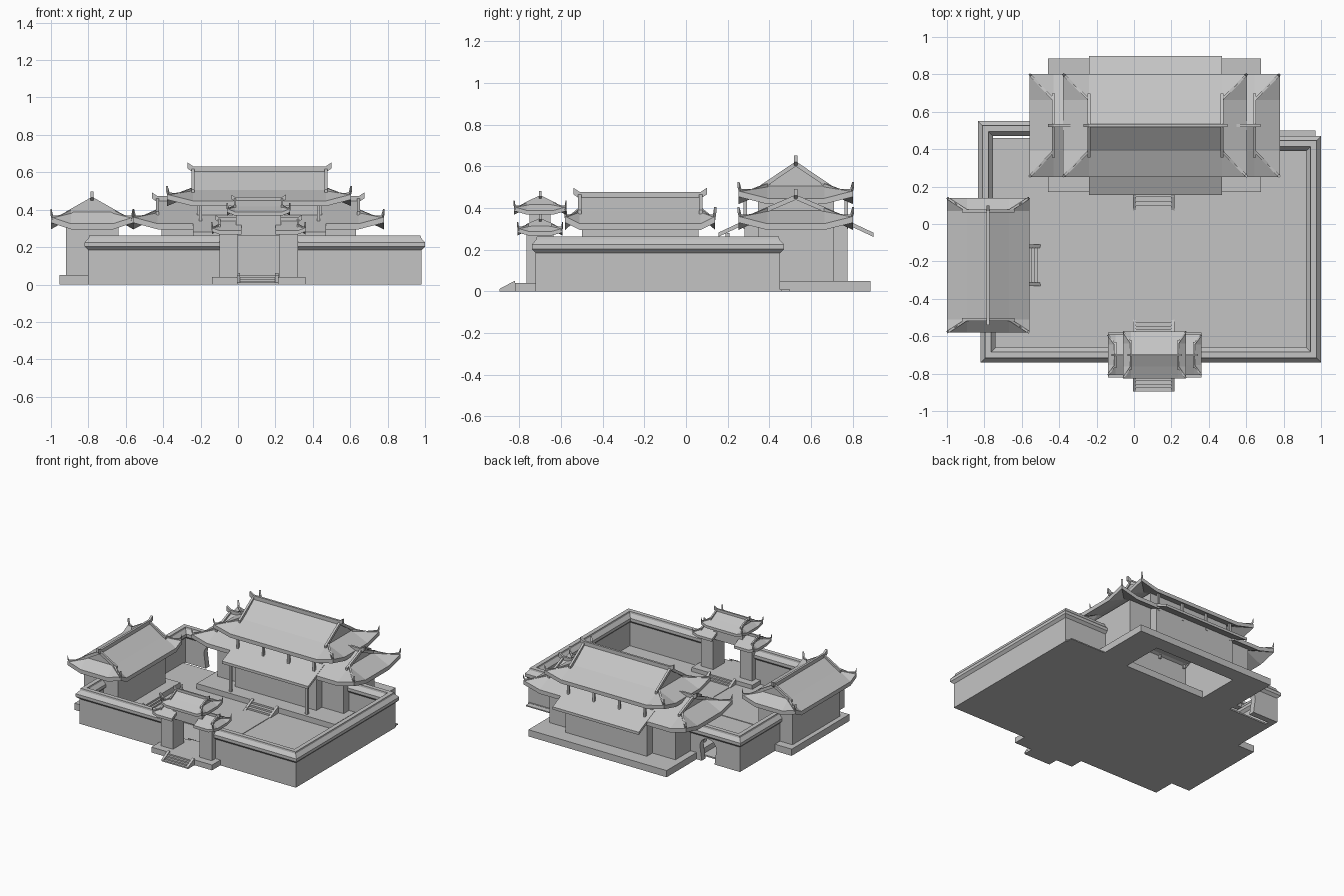
import bpy, bmesh, math
from mathutils import Vector

cube = bpy.data.objects.get("Cube")
if cube:
    bpy.data.objects.remove(cube)

stone = bpy.data.materials.new("pale_grey")
stone.use_nodes = True
stone.diffuse_color = (0.55, 0.55, 0.55, 1)
stone.node_tree.nodes["Principled BSDF"].inputs["Base Color"].default_value = (0.55, 0.55, 0.55, 1)


def finish(bm, name):
    bmesh.ops.recalc_face_normals(bm, faces=bm.faces)
    mesh = bpy.data.meshes.new(name)
    bm.to_mesh(mesh)
    bm.free()
    mesh.materials.append(stone)
    ob = bpy.data.objects.new(name, mesh)
    bpy.context.collection.objects.link(ob)
    return ob


def add_box(bm, x0, x1, y0, y1, z0, z1, open_bottom=False):
    verts = bmesh.ops.create_cube(bm, size=1)["verts"]
    for v in verts:
        v.co = ((x0 + x1) / 2 + v.co.x * (x1 - x0),
                (y0 + y1) / 2 + v.co.y * (y1 - y0),
                (z0 + z1) / 2 + v.co.z * (z1 - z0))
    if open_bottom:
        low = [f for f in bm.faces if all(v in verts and v.co.z < z0 + 1e-4 for v in f.verts)]
        bmesh.ops.delete(bm, geom=low, context='FACES_ONLY')


def box(name, *dims, **options):
    bm = bmesh.new()
    add_box(bm, *dims, **options)
    return finish(bm, name)


def sweep(bm, points, profile):
    """Carry a closed (side, height) profile along a path with mitred corners."""
    points = [Vector(p) for p in points]
    flat = [(q - p).to_2d().normalized() for p, q in zip(points, points[1:])]
    rings = []
    for i, p in enumerate(points):
        a, b = flat[max(i - 1, 0)], flat[min(i, len(flat) - 1)]
        t = (a + b).normalized()
        side = Vector((-t.y, t.x, 0)) / max(t.dot(a), 0.3)
        rings.append([bm.verts.new(p + side * s + Vector((0, 0, h))) for s, h in profile])
    n = len(profile)
    for r, q in zip(rings, rings[1:]):
        for i in range(n):
            bm.faces.new((r[i], r[(i + 1) % n], q[(i + 1) % n], q[i]))
    bm.faces.new(rings[0])
    bm.faces.new(rings[-1])


def bar(w, low, high):
    return [(-w, low), (w, low), (w, high), (-w, high)]


def roof(name, centre, along_y, gables, ends, m, b, heights, lift, t, trim=1.0):
    """Hip-and-gable roof; an end of None is cut off flat at its gable."""
    ridge, mid, eave = heights
    bm = bmesh.new()
    cache = {}

    def place(u, v, z):
        x, y = (-v, u) if along_y else (u, v)
        return Vector((centre[0] + x, centre[1] + y, z))

    def vert(u, v, z, under):
        key = (u, v, under)
        if key not in cache:
            cache[key] = bm.verts.new(place(u, v, z - under * t))
        return cache[key]

    g0, g1 = gables
    for under in (0, 1):
        def face(*pts):
            return bm.faces.new([vert(*p, under) for p in pts])
        for s in (-1, 1):
            face((g0, s * m, mid), (g1, s * m, mid), (g1, s * b, eave), (g0, s * b, eave))
            if not under:
                face((g0, s * m, mid), (g1, s * m, mid), (g1, 0, ridge), (g0, 0, ridge))
        if under:
            face((g0, -m, mid), (g1, -m, mid), (g1, m, mid), (g0, m, mid))
        for g, e in zip(gables, ends):
            if not under:
                face((g, -m, mid), (g, m, mid), (g, 0, ridge))
            if e is None:
                continue
            face((g, -m, mid), (g, m, mid), (e, m, eave), (e, -m, eave))
            for s in (-1, 1):
                corner = (e, s * b, eave + lift)
                face((g, s * m, mid), (g, s * b, eave), corner)
                face((g, s * m, mid), corner, (e, s * m, eave))
    # eave edge
    names = {v: k for k, v in cache.items()}
    rim = [e for e in bm.edges if e.is_boundary and all(names[v][2] == 0 for v in e.verts)]
    for e in rim:
        p, q = e.verts
        below = [cache[(*names[v][:2], 1)] for v in (q, p)]
        bm.faces.new((p, q, *below))
    # ridge with upturned ends, gable ridges, curling hip ridges
    w = 0.008 * trim
    path = [(g0, ridge), (g1, ridge)]
    if ends[0] is not None:
        path.insert(0, (g0 - 0.03 * trim, ridge + 0.02 * trim))
    if ends[1] is not None:
        path.append((g1 + 0.03 * trim, ridge + 0.02 * trim))
    sweep(bm, [place(u, 0, z) for u, z in path], bar(w, -0.01, 0.022 * trim))
    for g, e in zip(gables, ends):
        if e is None:
            continue
        for s in (-1, 1):
            foot = mid - 0.25 * (mid - eave) + 0.004
            sweep(bm, [place(g, s * m * 1.25, foot), place(g, 0, ridge)], bar(w, -0.01, 0.014 * trim))
            hip = [(0, mid), (0.55, mid * 0.5 + eave * 0.5), (0.93, eave + lift * 0.85),
                   (1, eave + lift + 0.03 * trim)]
            sweep(bm, [place(g + (e - g) * k, s * (m + (b - m) * k), z) for k, z in hip],
                  bar(w * 0.8, -0.012, 0.014 * trim))
    return finish(bm, name)


def stairs(name, foot, run, width, height, heading):
    """Steps climbing from the foot point along the heading, with sloped side rails."""
    bm = bmesh.new()
    d = Vector(heading).to_3d()
    side = Vector((-d.y, d.x, 0))
    start = Vector((*foot, 0))
    count = 4
    for i in range(count):
        a = start + d * (run * i / count) - side * width / 2
        c = start + d * run + side * width / 2
        xs, ys = sorted((a.x, c.x)), sorted((a.y, c.y))
        add_box(bm, *xs, *ys, 0, height * (i + 1) / count)
    for s in (-1, 1):
        o = start + side * s * (width / 2 - 0.008)
        sweep(bm, [o, o + d * run + Vector((0, 0, height))], bar(0.009, 0, 0.012))
    return finish(bm, name)


# courtyard floor and paving
box("courtyard_floor", -0.8, 0.98, -0.72, 0.46, 0, 0.01)
box("back_edge_slab", 0.45, 0.97, 0.46, 0.5, 0, 0.008)
box("main_path", 0.0, 0.21, -0.52, 0.08, 0.01, 0.014)
box("side_path", -0.52, 0.0, -0.32, -0.12, 0.01, 0.014)

# perimeter walls with tiled caps
half = [(0.022, 0), (0.022, 0.185), (0.04, 0.203), (0.04, 0.225), (0.018, 0.25), (0.016, 0.263)]
wall_profile = half + [(-s, h) for s, h in reversed(half)]
walls = {
    "front_right_wall": [(-0.09, -0.7, 0), (-0.78, -0.7, 0), (-0.78, -0.5, 0)],
    "left_wall": [(0.31, -0.7, 0), (0.96, -0.7, 0), (0.96, 0.43, 0), (0.6, 0.43, 0)],
    "back_right_wall": [(-0.795, 0.04, 0), (-0.795, 0.51, 0), (-0.4, 0.51, 0)],
}
for name, path in walls.items():
    bm = bmesh.new()
    sweep(bm, path, wall_profile)
    wall = finish(bm, name)

# arched doorway through the back wall
bm = bmesh.new()
arch = [(-0.05, -0.02), (0.05, -0.02)]
arch += [(0.068 * math.cos(a), 0.11 + 0.065 * math.sin(a)) for a in (math.pi * k / 8 for k in range(9))]
ring = bm.faces.new([bm.verts.new((-0.555 + x, 0.42, z)) for x, z in arch])
out = bmesh.ops.extrude_face_region(bm, geom=[ring])["geom"]
bmesh.ops.translate(bm, vec=(0, 0.18, 0), verts=[v for v in out if isinstance(v, bmesh.types.BMVert)])
cutter = finish(bm, "doorway_cutter")
cutter.hide_render = True
cutter.hide_set(True)
cutter.display_type = 'WIRE'
cut = wall.modifiers.new("doorway", 'BOOLEAN')
cut.operation, cut.object, cut.solver = 'DIFFERENCE', cutter, 'EXACT'

# main hall: podium frame, bodies, awnings, posts, roofs
bm = bmesh.new()
for dims in ((-0.46, 0.68, 0.17, 0.46), (-0.46, 0.68, 0.775, 0.885),
             (-0.46, -0.22, 0.46, 0.775), (0.45, 0.68, 0.46, 0.775)):
    add_box(bm, *dims, 0, 0.05)
finish(bm, "hall_podium")
box("hall_body", -0.22, 0.45, 0.28, 0.775, 0.05, 0.33, open_bottom=True)
box("hall_upper_body", -0.22, 0.45, 0.345, 0.71, 0.33, 0.46)
box("hall_right_wing", -0.41, -0.22, 0.345, 0.71, 0.05, 0.34)
box("hall_left_wing", 0.45, 0.63, 0.345, 0.71, 0.05, 0.34)
CY = 0.527
for name, s in (("front_awning", -1), ("back_awning", 1)):
    bm = bmesh.new()
    sweep(bm, [(0.115, CY + s * 0.372, 0.262), (0.115, CY + s * 0.18, 0.352)], bar(0.355, 0, 0.02))
    finish(bm, name)
bm = bmesh.new()
for x in (-0.2, 0.01, 0.22, 0.43):
    for y in (0.285, 0.769):
        add_box(bm, x - 0.008, x + 0.008, y - 0.008, y + 0.008, 0.3, 0.45)
for x in (-0.2, 0.43):
    add_box(bm, x - 0.009, x + 0.009, 0.19, 0.208, 0.05, 0.28)
finish(bm, "hall_posts")
centre = (0.115, CY)
wing_heights = (0.45, 0.388, 0.325)
roof("hall_main_roof", centre, False, (-0.355, 0.355), (-0.495, 0.49), 0.137, 0.275,
     (0.61, 0.505, 0.447), 0.035, 0.028)
roof("hall_right_wing_roof", centre, False, (-0.545, -0.33), (-0.675, None), 0.137, 0.275,
     wing_heights, 0.035, 0.03)
roof("hall_left_wing_roof", centre, False, (0.33, 0.53), (None, 0.665), 0.137, 0.275,
     wing_heights, 0.035, 0.03)
stairs("hall_stairs", (0.105, 0.07), 0.1, 0.22, 0.05, (0, 1))

# side hall
box("side_podium", -0.955, -0.56, -0.56, 0.12, 0, 0.05)
box("side_body", -0.92, -0.64, -0.5, 0.06, 0.05, 0.34)
roof("side_roof", (-0.78, -0.22), True, (-0.29, 0.29), (-0.36, 0.36), 0.112, 0.22,
     (0.455, 0.387, 0.325), 0.035, 0.03)
stairs("side_stairs", (-0.5, -0.22), 0.06, 0.22, 0.05, (-1, 0))

# gatehouse
GX, GY = 0.11, -0.7
box("gate_podium", -0.14, 0.36, -0.82, -0.58, 0, 0.04)
box("gate_right_pillar", -0.1, 0.0, -0.765, -0.635, 0.04, 0.29)
box("gate_left_pillar", 0.22, 0.32, -0.765, -0.635, 0.04, 0.29)
box("gate_lintel", -0.01, 0.23, -0.75, -0.65, 0.26, 0.4)
gate_heights = (0.342, 0.315, 0.288)
roof("gate_right_roof", (GX, GY), False, (-0.21, -0.09), (-0.25, None), 0.055, 0.108,
     gate_heights, 0.015, 0.02, 0.7)
roof("gate_left_roof", (GX, GY), False, (0.09, 0.21), (None, 0.25), 0.055, 0.108,
     gate_heights, 0.015, 0.02, 0.7)
roof("gate_top_roof", (GX, GY), False, (-0.125, 0.125), (-0.168, 0.168), 0.062, 0.125,
     (0.452, 0.418, 0.388), 0.018, 0.02, 0.7)
stairs("gate_outer_stairs", (0.105, -0.895), 0.075, 0.22, 0.04, (0, 1))
stairs("gate_inner_stairs", (0.105, -0.51), 0.07, 0.22, 0.04, (0, -1))
